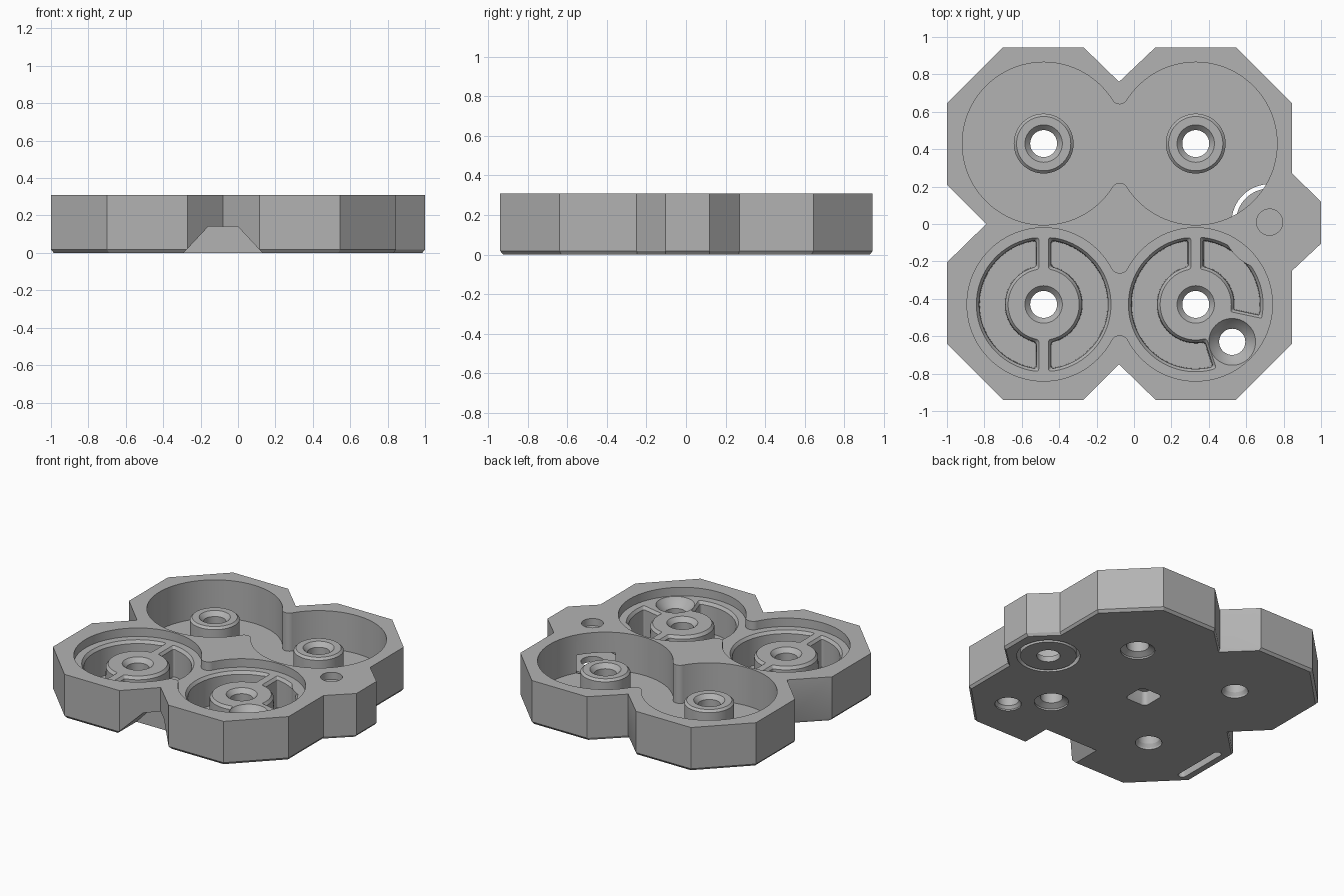
import bpy, bmesh, math

cube = bpy.data.objects.get("Cube")
if cube:
    bpy.data.objects.remove(cube, do_unlink=True)

TOP, LEDGE, FLOOR = 0.31, 0.25, 0.04
LEFT, RIGHT, BACK, FRONT = -0.483, 0.33, 0.43, -0.43
MID = (LEFT + RIGHT) / 2
HALF = (RIGHT - LEFT) / 2

grey = bpy.data.materials.new("plain_grey")
grey.use_nodes = True
grey.diffuse_color = (0.45, 0.45, 0.45, 1)
grey.node_tree.nodes["Principled BSDF"].inputs["Base Color"].default_value = grey.diffuse_color


def loft(name, rings, corner=0):
    """Closed solid through matching rings, optionally rounding upright corners."""
    bm = bmesh.new()
    rows = [[bm.verts.new(p) for p in ring] for ring in rings]
    n = len(rows[0])
    for low, high in zip(rows, rows[1:]):
        for i in range(n):
            j = (i + 1) % n
            bm.faces.new((low[i], low[j], high[j], high[i]))
    bm.faces.new(rows[0][::-1])
    bm.faces.new(rows[-1])
    bmesh.ops.recalc_face_normals(bm, faces=bm.faces)
    if corner:
        edges = [e for e in bm.edges if e.calc_face_angle(0) > 0.8
                 and abs(e.verts[0].co.z - e.verts[1].co.z) > 0.01]
        bmesh.ops.bevel(bm, geom=edges, offset=corner, segments=4,
                        profile=0.5, affect='EDGES', clamp_overlap=True)
    mesh = bpy.data.meshes.new(name)
    bm.to_mesh(mesh)
    bm.free()
    obj = bpy.data.objects.new(name, mesh)
    bpy.context.collection.objects.link(obj)
    mesh.materials.append(grey)
    return obj


def turned(name, x, y, profile, sides=64):
    """Solid of revolution from (radius, height) pairs."""
    angles = [math.tau * i / sides for i in range(sides)]
    return loft(name, [[(x + r * math.cos(a), y + r * math.sin(a), z) for a in angles]
                       for r, z in profile])


def block(name, x, y, w, d, z0, z1, corner=0):
    ring = [(x - w, y - d), (x + w, y - d), (x + w, y + d), (x - w, y + d)]
    return loft(name, [[(*p, z) for p in ring] for z in (z0, z1)], corner)


def combine(target, tool, operation='DIFFERENCE'):
    mod = target.modifiers.new("combine", 'BOOLEAN')
    mod.operation, mod.solver, mod.object = operation, 'EXACT', tool
    bpy.context.view_layer.objects.active = target
    bpy.ops.object.modifier_apply(modifier=mod.name)
    bpy.data.objects.remove(tool, do_unlink=True)


def twin_well(y, r, tip, floor):
    """Two round wells joined by a neck with filleted cusps."""
    for x in (LEFT, RIGHT):
        combine(body, turned("well_cutter", x, y, [(r, floor), (r, 0.4)], 96))
    fillet = (HALF**2 + tip**2 - r**2) / (2 * (r - tip))
    reach = tip + fillet
    share = r / (r + fillet)
    neck = block("neck_cutter", MID, y, HALF * (1 - share) + 0.002, reach * share, floor, 0.4)
    for s in (-1, 1):
        combine(neck, turned("fillet", MID, y + s * reach, [(fillet, -1), (fillet, 1)], 48))
    combine(body, neck)


def moat(x, y, start, end, gap_start, gap_end):
    """Arc-shaped trough cutter; gaps keep the ends parallel to the spokes."""
    def ring(t, z):
        pts = []
        for r, a0, a1 in ((0.36 - t, start, end), (0.19 + t, end, start)):
            shift = {start: math.asin((gap_start + t) / r),
                     end: -math.asin((gap_end + t) / r)}
            b0, b1 = math.radians(a0) + shift[a0], math.radians(a1) + shift[a1]
            for i in range(41):
                a = b0 + (b1 - b0) * i / 40
                pts.append((x + r * math.cos(a), y + r * math.sin(a), z))
        return pts
    return loft("moat_cutter", [ring(0.018, FLOOR), ring(0.015, 0.23), ring(0, LEDGE), ring(0, 0.27)],
                corner=0.03)


# Main tray with a chamfered lower edge
outline = [(-0.70, 0.945), (-1, 0.645), (-1, 0.21), (-0.79, 0), (-1, -0.205), (-1, -0.64),
           (-0.70, -0.94), (-0.27, -0.94), (-0.08, -0.75), (0.115, -0.94), (0.545, -0.94),
           (0.845, -0.64), (0.845, -0.25), (1, -0.105), (1, 0.12), (0.845, 0.27),
           (0.845, 0.645), (0.545, 0.945), (0.115, 0.945), (-0.08, 0.76), (-0.27, 0.945)]
body = loft("tray_body", [[(x * s, y * s, z) for x, y in outline]
                          for s, z in ((0.985, 0), (1, 0.018), (1, TOP))])

# Deep wells at the back, shallow recesses at the front
twin_well(BACK, 0.435, 0.21, FLOOR)
twin_well(FRONT, 0.41, 0.165, LEDGE)

# Hubs standing in the deep wells
for x in (LEFT, RIGHT):
    combine(body, turned("hub", x, BACK, [(0.16, 0.02), (0.16, 0.235), (0.145, LEDGE)]), 'UNION')

# Troughs between the spokes of the front recesses
cutters = [moat(LEFT, FRONT, 90, 270, 0.025, 0.025),
           moat(LEFT, FRONT, -90, 90, 0.025, 0.025),
           moat(RIGHT, FRONT, 90, 288, 0.025, 0.0),
           moat(RIGHT, FRONT, -12, 90, 0.0, 0.025)]
combine(cutters[-1], turned("pivot_wall", 0.725, 0.01, [(0.255, -1), (0.255, 1)]))
for cutter in cutters:
    combine(body, cutter)

# Through bores, countersunk at both ends
for x in (LEFT, RIGHT):
    low = 0.11 if x > 0 else 0.085
    for y in (BACK, FRONT):
        combine(body, turned("bore_cutter", x, y, [(low, -0.02), (low, 0.012), (0.072, 0.035),
                                                   (0.072, 0.22), (0.1, LEDGE), (0.1, 0.4)]))
combine(body, turned("side_bore_cutter", 0.525, -0.63,
                     [(0.085, -0.02), (0.085, 0.01), (0.07, 0.03), (0.07, 0.19),
                      (0.09, 0.21), (0.115, 0.235), (0.125, LEDGE), (0.125, 0.4)]))

# Pivot cavity under the side tab, and the blind hole above it
combine(body, turned("cavity_cutter", 0.725, 0.01, [(0.203, -0.02), (0.203, 0.165)]))
combine(body, turned("tab_hole_cutter", 0.725, 0.01, [(0.07, 0.26), (0.07, 0.4)]))

# Tapered opening under the front notch
arch = [(-0.30, -0.01), (0.14, -0.01), (0.0, 0.14), (-0.16, 0.14)]
combine(body, loft("arch_cutter", [[(x, y, z) for x, z in arch] for y in (-1.1, -0.72)]))

# Underside: centre socket and long slot
combine(body, block("socket_cutter", -0.08, 0, 0.085, 0.085, -0.02, 0.1, 0.03))
combine(body, block("slot_cutter", -0.915, -0.435, 0.026, 0.2, -0.02, 0.05, 0.024))

# Loose disc filling the pivot cavity
disc = turned("pivot_disc", 0.725, 0.01, [(0.18, 0), (0.18, FLOOR)])
combine(disc, turned("disc_hole_cutter", 0.725, 0.01, [(0.075, -0.1), (0.075, 0.1)]))

# Smooth round walls, keep crisp edges
bpy.ops.object.select_all(action='DESELECT')
for obj in (body, disc):
    obj.select_set(True)
bpy.context.view_layer.objects.active = body
bpy.ops.object.shade_smooth_by_angle(angle=math.radians(25))
